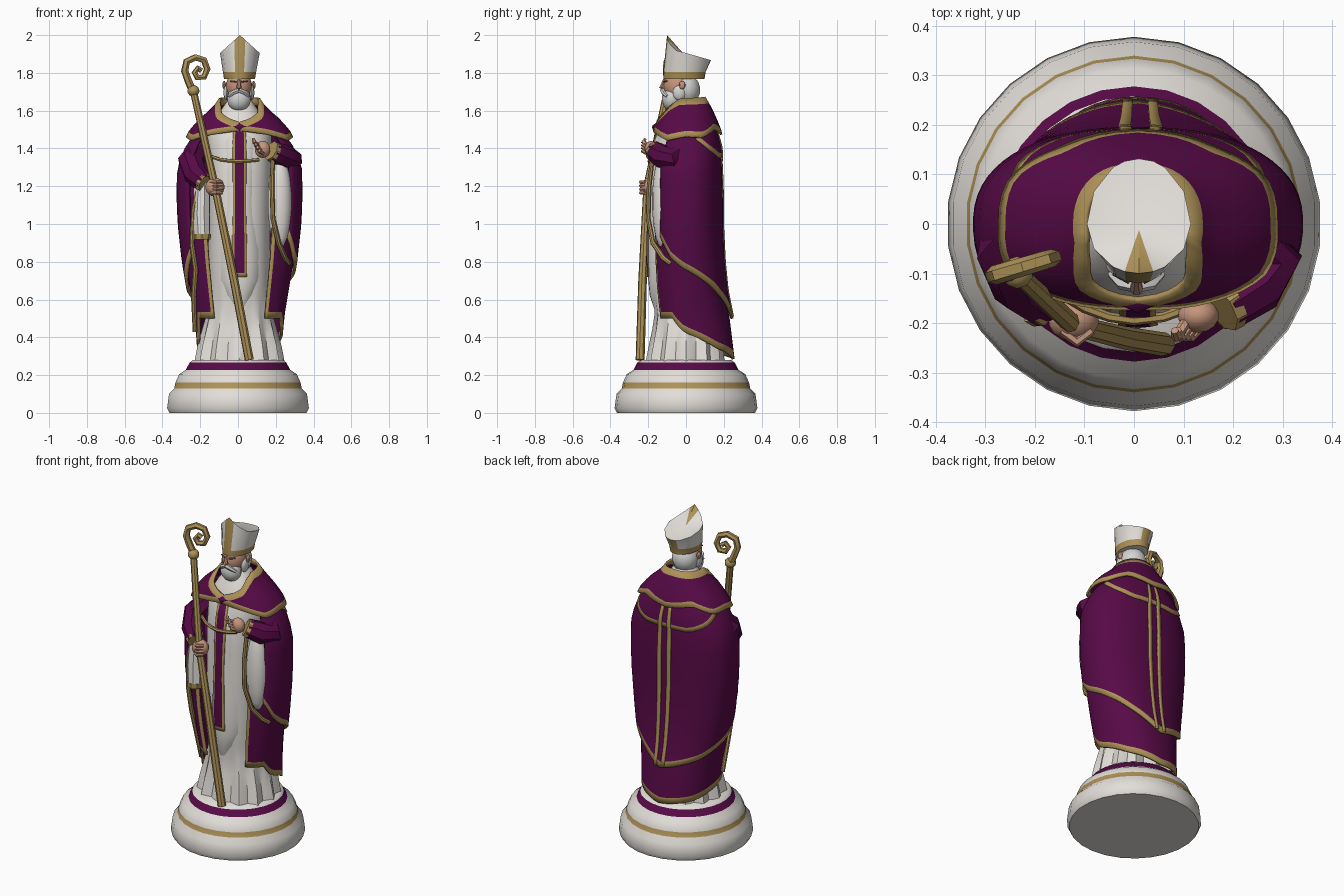
import bpy, bmesh
from math import sin, cos, pi, radians, copysign
from mathutils import Vector

if "Cube" in bpy.data.objects:
    bpy.data.objects.remove(bpy.data.objects["Cube"])


def material(name, rgb):
    m = bpy.data.materials.new(name)
    m.diffuse_color = (*rgb, 1)
    m.use_nodes = True
    m.node_tree.nodes["Principled BSDF"].inputs["Base Color"].default_value = m.diffuse_color
    return m


WHITE = material("ivory_white", (0.76, 0.73, 0.69))
PURPLE = material("deep_purple", (0.095, 0.003, 0.062))
GOLD = material("old_gold", (0.42, 0.285, 0.095))
SKIN = material("skin", (0.56, 0.30, 0.20))
HAIR = material("hair_white", (0.66, 0.66, 0.65))
DARK = material("brow_grey", (0.16, 0.12, 0.10))


def finish(ob, mats, angle=40):
    for m in mats:
        ob.data.materials.append(m)
    bpy.ops.object.select_all(action='DESELECT')
    ob.select_set(True)
    bpy.context.view_layer.objects.active = ob
    bpy.ops.object.shade_smooth_by_angle(angle=radians(angle))
    return ob


def from_bmesh(name, bm, mats, angle=40):
    me = bpy.data.meshes.new(name)
    bm.to_mesh(me)
    bm.free()
    ob = bpy.data.objects.new(name, me)
    bpy.context.collection.objects.link(ob)
    return finish(ob, mats, angle)


def lerp(tab, x):
    """Piecewise linear lookup in rows (key, values...)."""
    tab = sorted(tab)
    x = min(max(x, tab[0][0]), tab[-1][0])
    for p, q in zip(tab, tab[1:]):
        if x <= q[0]:
            t = (x - p[0]) / (q[0] - p[0])
            return [a + (b - a) * t for a, b in zip(p[1:], q[1:])]


def section(tab, deg, z, grow=0.0, power=0.87, cx=0.008):
    """Point on a draped body; 0 degrees is the front, 90 is +x."""
    a, yf, yb = lerp(tab, z)
    s, c = sin(radians(deg)), cos(radians(deg))
    y = (yf - grow) if c > 0 else (yb + grow)
    return Vector((cx + (a + grow) * copysign(abs(s) ** power, s), y * abs(c) ** power, z))


def sheet(name, tab, t0, t1, cols, rows, top, hem, mats, grow=0.0, trims=(0, 0, 0),
          thick=0.015, ripple=None):
    """Cloth over a section table. trims: top width, hem width, degrees of gold at both sides."""
    bm = bmesh.new()
    angs = [t0 + (t1 - t0) * i / cols for i in range(cols + 1)]
    if trims[2]:
        angs = sorted(set(angs + [t0 + trims[2], t1 - trims[2]]))
    grid = []
    for d in angs:
        zt, zh = lerp(top, d)[0], lerp(hem, d)[0]
        a, b = zt - trims[0], zh + trims[1]
        zs = ([zt] if trims[0] else []) + [a + (b - a) * j / rows for j in range(rows + 1)] + ([zh] if trims[1] else [])
        grid.append([bm.verts.new(section(tab, d, z, grow + (ripple(d, z) if ripple else 0))) for z in zs])
    n = len(grid[0])
    for i in range(len(angs) - 1):
        mid = (angs[i] + angs[i + 1]) / 2
        for j in range(n - 1):
            f = bm.faces.new((grid[i][j + 1], grid[i + 1][j + 1], grid[i + 1][j], grid[i][j]))
            edge = (trims[0] and j == 0) or (trims[1] and j == n - 2) or \
                   (trims[2] and (mid < t0 + trims[2] or mid > t1 - trims[2]))
            f.material_index = 1 if edge else 0
    bmesh.ops.remove_doubles(bm, verts=bm.verts, dist=1e-5)
    ob = from_bmesh(name, bm, mats)
    if thick:
        m = ob.modifiers.new("thickness", 'SOLIDIFY')
        m.thickness = thick
    return ob


def tube(name, pts, mat, res=2):
    """Round tube through points (x, y, z, radius)."""
    cu = bpy.data.curves.new(name, 'CURVE')
    cu.dimensions, cu.bevel_depth, cu.bevel_resolution, cu.use_fill_caps = '3D', 1, res, True
    sp = cu.splines.new('POLY')
    sp.points.add(len(pts) - 1)
    for p, q in zip(sp.points, pts):
        p.co, p.radius = (*q[:3], 1), q[3]
    ob = bpy.data.objects.new(name, cu)
    bpy.context.collection.objects.link(ob)
    bpy.ops.object.select_all(action='DESELECT')
    ob.select_set(True)
    bpy.context.view_layer.objects.active = ob
    bpy.ops.object.convert(target='MESH')
    ob = bpy.context.object
    ob.data.materials.clear()
    return finish(ob, [mat])


def ball(name, loc, scale, mat, seg=14):
    bm = bmesh.new()
    bmesh.ops.create_uvsphere(bm, u_segments=seg, v_segments=9, radius=1)
    for v in bm.verts:
        v.co = Vector(a * b + c for a, b, c in zip(v.co, scale, loc))
    return from_bmesh(name, bm, [mat])


def lathe(name, prof, mats, seg=26):
    """prof rows: radius, z, material of the band above."""
    bm = bmesh.new()
    rings = [[bm.verts.new((r * sin(2 * pi * i / seg), -r * cos(2 * pi * i / seg), z)) for i in range(seg)]
             for r, z, _ in prof]
    for (_, _, m), lo, hi in zip(prof, rings, rings[1:]):
        for i in range(seg):
            k = (i + 1) % seg
            bm.faces.new((lo[i], lo[k], hi[k], hi[i])).material_index = m
    bm.faces.new(rings[0][::-1])
    bm.faces.new(rings[-1])
    return from_bmesh(name, bm, mats)


# round plinth with gold and purple bands
lathe("plinth", [(.365, 0, 0), (.378, .025, 0), (.368, .1, 0), (.34, .13, 1), (.334, .16, 0), (.314, .205, 0),
                 (.278, .228, 2), (.258, .266, 0), (.24, .28, 0)], [WHITE, GOLD, PURPLE])

# white robe, pleated at the foot
robe = [(.27, .225, -.20, .19), (.4, .20, -.175, .18), (.52, .17, -.16, .17), (.62, .16, -.175, .16),
        (.75, .165, -.185, .15), (1.0, .165, -.19, .15), (1.3, .17, -.18, .14), (1.5, .17, -.15, .12),
        (1.6, .1, -.1, .09), (1.66, .06, -.06, .06)]
sheet("robe", robe, 0, 360, 48, 16, [(0, 1.66), (360, 1.66)], [(0, .27), (360, .27)], [WHITE], thick=0,
      ripple=lambda d, z: .014 * cos(radians(d * 12)) * max(0, min(1, (.6 - z) / .25)))
front = [(.54, .05, -.165, .1), (.6, .1, -.19, .1), (.7, .14, -.2, .1), (.85, .145, -.205, .1), (1.1, .12, -.2, .1),
         (1.3, .13, -.19, .1), (1.45, .13, -.17, .1), (1.52, .11, -.14, .1)]
sheet("front_panel", front, -90, 90, 16, 12, [(-90, 1.52), (90, 1.52)], [(-90, .54), (90, .54)], [WHITE], thick=0)
sheet("front_stripe", front, -13, 13, 6, 10, [(-90, 1.5), (90, 1.5)], [(-90, .72), (90, .72)],
      [PURPLE, GOLD], grow=.005, trims=(0, .02, 5), thick=.006)
tube("front_cord", [(s * x, y, z, .01) for s, x, y, z in ((-1, .15, -.14, 1.36), (-1, .1, -.17, 1.342), (-1, .05, -.188, 1.335),
     (1, .0, -.195, 1.332), (1, .06, -.188, 1.335), (1, .11, -.17, 1.34))], GOLD, 1)

# long purple under-cloak, open at the front
cloak = [(1.54, .17, -.12, .14), (1.46, .25, -.145, .163), (1.4, .285, -.165, .178), (1.3, .325, -.2, .185), (1.15, .328, -.205, .19),
         (1.0, .322, -.205, .19), (.8, .30, -.2, .2), (.65, .275, -.19, .215), (.5, .25, -.17, .245),
         (.28, .235, -.15, .272)]
sheet("under_cloak", cloak, 32, 328, 44, 10, [(0, 1.2), (360, 1.2)],
      [(32, .50), (66, .50), (76, .46), (90, .42), (130, .34), (180, .285), (230, .31), (270, .36), (290, .4),
       (294, .5), (328, .5)], [PURPLE, GOLD], grow=-.014, trims=(0, .035, 4))
# outer cloak with a rising gold hem
sheet("outer_cloak", cloak, 52, 308, 44, 12, [(0, 1.54), (360, 1.54)],
      [(52, .93), (70, .82), (90, .755), (130, .66), (160, .57), (180, .5), (230, .57), (270, .66), (290, .75),
       (308, .85)], [PURPLE, GOLD], grow=.006, trims=(0, .035, 0))
for k, d in enumerate((175.3, 183.2)):
    sheet(f"back_stripe_{k}", cloak, d - 1.7, d + 1.7, 2, 24, [(0, 1.49), (360, 1.49)], [(0, .51), (360, .51)],
          [GOLD], grow=.011, thick=.009, ripple=lambda d, z: .006 if z > 1.33 else 0)
sheet("back_hood", cloak, 105, 255, 20, 4, [(0, 1.52), (360, 1.52)],
      [(105, 1.45), (130, 1.39), (155, 1.35), (205, 1.35), (230, 1.39), (255, 1.45)], [PURPLE, GOLD],
      grow=.012, trims=(0, .025, 0), thick=.01)

# shoulder mantle with V collar
mantle = [(1.68, .095, -.085, .095), (1.62, .135, -.118, .13), (1.56, .205, -.147, .158), (1.5, .26, -.168, .182),
          (1.44, .292, -.185, .198)]
sheet("mantle", mantle, 0, 360, 48, 4,
      [(0, 1.54), (30, 1.59), (50, 1.635), (75, 1.665), (180, 1.675), (285, 1.665), (310, 1.635), (330, 1.59),
       (360, 1.54)],
      [(0, 1.495), (30, 1.475), (60, 1.445), (90, 1.465), (115, 1.46), (145, 1.505), (180, 1.475), (215, 1.505),
       (245, 1.46), (270, 1.465), (300, 1.445), (330, 1.475), (360, 1.495)], [PURPLE, GOLD], grow=.004,
      trims=(.035, .028, 0), thick=.012)

# sleeves, cuffs and hanging white linings
tube("right_sleeve", [(-.2, 0, 1.4, .06), (-.25, -.06, 1.33, .07), (-.225, -.12, 1.26, .065),
                      (-.175, -.165, 1.215, .05)], PURPLE)
tube("right_cuff", [(-.187, -.155, 1.222, .054), (-.172, -.167, 1.212, .051)], GOLD)
tube("left_sleeve", [(.21, 0, 1.4, .05), (.28, -.07, 1.34, .062), (.245, -.12, 1.355, .065),
                     (.18, -.165, 1.385, .055)], PURPLE)
tube("left_cuff", [(.192, -.157, 1.379, .058), (.174, -.169, 1.389, .055)], GOLD)
tube("right_lining", [(-.19, -.13, 1.22, .045), (-.195, -.14, 1.05, .048), (-.19, -.145, .945, .045)], WHITE)
tube("right_lining_hem", [(-.19, -.145, .948, .047), (-.19, -.145, .918, .045)], GOLD)
ball("left_lining", (.22, -.125, 1.12), (.065, .055, .25), WHITE)
tube("left_cloak_edge", [(.185, -.175, 1.37, .012), (.18, -.195, 1.2, .013), (.185, -.2, 1.03, .013),
                         (.215, -.175, .9, .014), (.25, -.12, .82, .015), (.27, -.08, .79, .013)], GOLD)
tube("right_cloak_edge", [(-.2, -.15, 1.26, .01), (-.235, -.155, 1.08, .012), (-.245, -.14, .9, .013),
                          (-.225, -.135, .76, .014), (-.235, -.08, .62, .014), (-.228, -.035, .43, .012)], GOLD)

# hands with fingers
ball("right_hand", (-.122, -.195, 1.195), (.052, .042, .05), SKIN)
ball("left_hand", (.13, -.185, 1.395), (.042, .035, .045), SKIN)
for k in range(4):
    z = 1.165 + k * .019
    tube(f"right_finger_{k}", [(-.145, -.215, z, .011), (-.115, -.238, z, .011), (-.085, -.215, z, .009)], SKIN, 1)
    tube(f"left_finger_{k}", [(.14 - k * .012, -.2, 1.37 + k * .016, .011), (.115 - k * .01, -.228, 1.385 + k * .016, .011),
                              (.1 - k * .006, -.215, 1.41 + k * .014, .008)], SKIN, 1)

# crosier: shaft, knob and spiral crook
tube("staff", [(.06, -.243, .28, .024), (-.02, -.23, .7, .023), (-.122, -.205, 1.2, .021),
               (-.235, -.1, 1.7, .019)], GOLD)
ball("staff_knob", (-.236, -.098, 1.705), (.033, .033, .03), GOLD, 10)
crook = [(-.238, 1.7), (-.262, 1.755), (-.282, 1.81), (-.272, 1.86), (-.225, 1.882), (-.18, 1.868), (-.163, 1.82),
         (-.18, 1.778), (-.215, 1.775), (-.23, 1.802), (-.213, 1.825), (-.195, 1.812)]
tube("crook", [(x, -.085 + (x + .22) * .3, z, .021 - i * .0005) for i, (x, z) in enumerate(crook)], GOLD, 1)

# head, hair and beard
ball("face", (.005, -.04, 1.73), (.07, .08, .085), SKIN)
ball("hair", (.005, -.003, 1.71), (.078, .078, .085), HAIR)
ball("beard", (.005, -.076, 1.663), (.064, .052, .066), HAIR)
tube("nose", [(.005, -.115, 1.765, .007), (.005, -.132, 1.725, .013), (.005, -.115, 1.718, .01)], SKIN, 1)
for s in (-1, 1):
    tube("moustache", [(.005, -.126, 1.708, .013), (.005 + s * .03, -.12, 1.696, .013),
                       (.005 + s * .052, -.1, 1.675, .008)], HAIR, 1)
    tube("brow", [(.005 + s * .014, -.117, 1.753, .005), (.005 + s * .047, -.1, 1.757, .004)], DARK, 1)
    ball("sideburn", (.005 + s * .066, -.035, 1.695), (.016, .035, .04), HAIR, 8)
    ball("ear", (.005 + s * .078, -.02, 1.735), (.01, .017, .022), SKIN, 8)

# mitre: gold band, peaked front, sloping back
bm = bmesh.new()
angs = sorted([-16, 16, 164, 196] + list(range(-60, 300, 30)))
rows = [[], [], []]
for d in angs:
    s, c = sin(radians(d)), cos(radians(d))
    peak = 1.905 + .095 * (1 - abs(s)) if c > 0 else 1.905 - .038 * abs(c)
    rows[0].append(bm.verts.new((.008 + .082 * s, -.01 - .108 * c, 1.768)))
    rows[1].append(bm.verts.new((.008 + .088 * s, -.008 - .112 * c, 1.805)))
    rows[2].append(bm.verts.new((.01 + .105 * s, -.0 - (.1 if c > 0 else .132) * c, peak)))
hub = bm.verts.new((.01, -.012, 1.9))
for i in range(len(angs)):
    k = (i + 1) % len(angs)
    stripe = abs(angs[i]) <= 16 and abs(angs[k]) <= 16
    back = angs[i] >= 164 and angs[k] <= 196 and k
    bm.faces.new((rows[0][i], rows[0][k], rows[1][k], rows[1][i])).material_index = 1
    bm.faces.new((rows[1][i], rows[1][k], rows[2][k], rows[2][i])).material_index = int(bool(stripe or back))
    bm.faces.new((rows[2][i], rows[2][k], hub)).material_index = int(stripe)
bm.faces.new(rows[0][::-1])
from_bmesh("mitre", bm, [WHITE, GOLD], 30)
